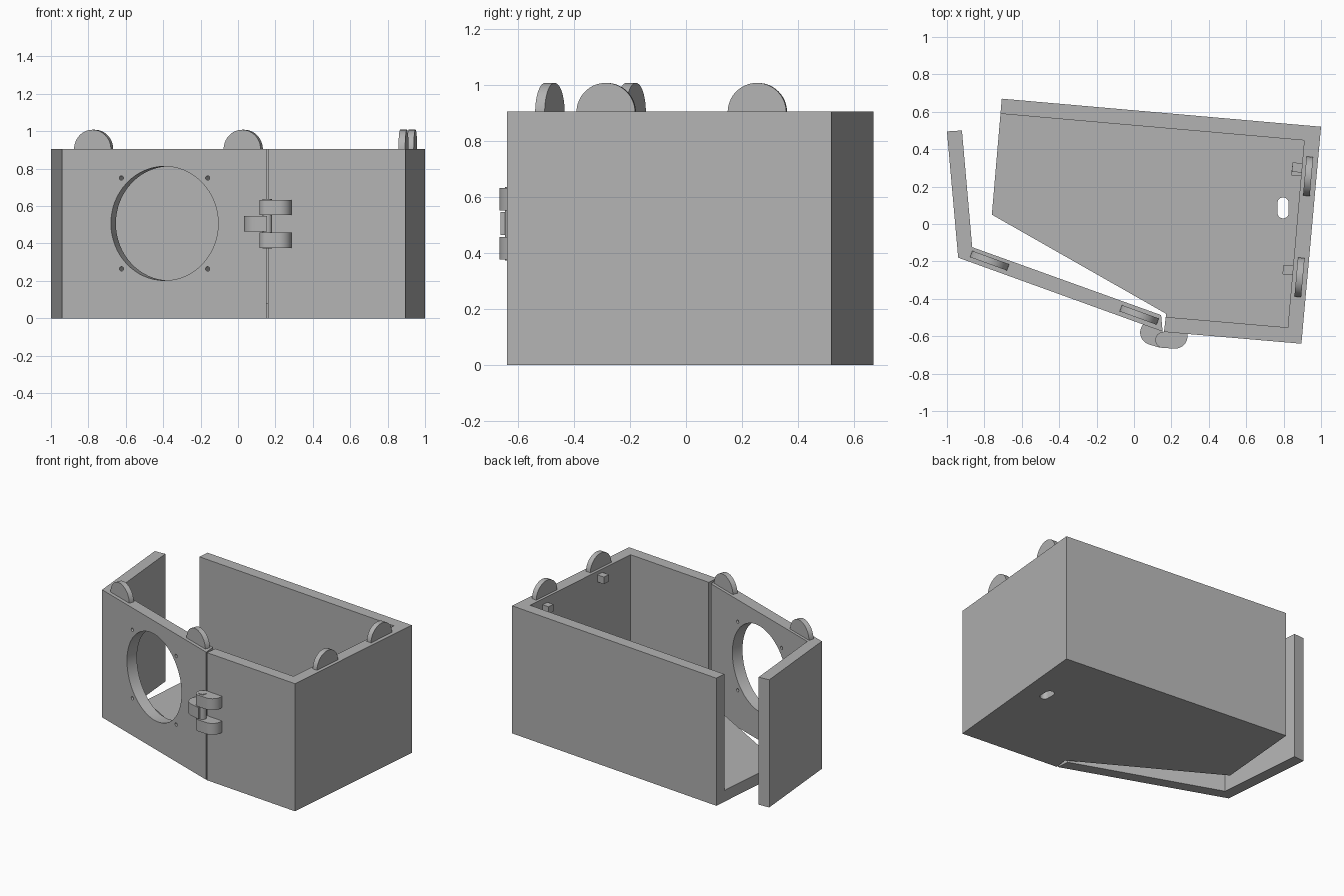
import bpy, bmesh, math
from mathutils import Matrix, Vector

if "Cube" in bpy.data.objects:
    bpy.data.objects.remove(bpy.data.objects["Cube"])

grey = bpy.data.materials.new("plain_grey")
grey.diffuse_color = (0.45, 0.45, 0.45, 1)
grey.use_nodes = True
grey.node_tree.nodes["Principled BSDF"].inputs["Base Color"].default_value = grey.diffuse_color
H = 0.905       # wall height
FLOOR = 0.08    # floor thickness


def arc(cx, cy, r, a0, a1, n=16):
    return [(cx + r * math.cos(math.radians(a0 + (a1 - a0) * i / n)),
             cy + r * math.sin(math.radians(a0 + (a1 - a0) * i / n))) for i in range(n + 1)]


def prism(name, pts, z0, z1, matrix=None, smooth=False):
    """Extrude a flat outline from z0 to z1, then place it."""
    bm = bmesh.new()
    face = bm.faces.new([bm.verts.new((x, y, z0)) for x, y in pts])
    ext = bmesh.ops.extrude_face_region(bm, geom=[face])
    bmesh.ops.translate(bm, vec=(0, 0, z1 - z0),
                        verts=[v for v in ext["geom"] if isinstance(v, bmesh.types.BMVert)])
    bmesh.ops.recalc_face_normals(bm, faces=bm.faces)
    if matrix:
        bm.transform(matrix)
    me = bpy.data.meshes.new(name)
    bm.to_mesh(me)
    bm.free()
    me.materials.append(grey)
    ob = bpy.data.objects.new(name, me)
    bpy.context.collection.objects.link(ob)
    if smooth:
        shade(ob)
    return ob


def shade(ob):
    bpy.ops.object.select_all(action='DESELECT')
    ob.select_set(True)
    bpy.context.view_layer.objects.active = ob
    bpy.ops.object.shade_smooth_by_angle(angle=math.radians(30))


def cut(ob, cutters):
    for c in cutters:
        c.hide_render = True
        mod = ob.modifiers.new("cut", 'BOOLEAN')
        mod.operation, mod.solver, mod.object = 'DIFFERENCE', 'EXACT', c
        bpy.ops.object.select_all(action='DESELECT')
        ob.select_set(True)
        bpy.context.view_layer.objects.active = ob
        bpy.ops.object.modifier_apply(modifier=mod.name)
        bpy.data.objects.remove(c)
    shade(ob)


def upright(x, y, z, heading):
    """Stand an outline upright, its x axis along the heading."""
    return (Matrix.Translation((x, y, z)) @ Matrix.Rotation(math.radians(heading), 4, 'Z')
            @ Matrix.Rotation(math.radians(90), 4, 'X'))


# Box body: three walls and a floor, open at the left
body = prism("box_body", [(-0.707, 0.67), (1.0, 0.52), (0.895, -0.64), (0.16, -0.577),
                          (0.172, -0.48), (-0.76, 0.05)], 0, H)
cavity = prism("cavity_cutter", [(0.91, 0.447), (0.822, -0.553), (-1.2, -0.379), (-1.2, 0.632)], FLOOR, 1.2)
slot = prism("slot_cutter", arc(0.797, 0.112, 0.03, 0, 180) + arc(0.797, 0.06, 0.03, 180, 360), -0.1, 0.2)
cut(body, [cavity, slot])

# Door: L-shaped panel with a round opening and four screw holes
door = prism("door", [(-0.94, -0.18), (0.153, -0.575), (0.145, -0.487), (-0.865, -0.124),
                      (-0.92, 0.5), (-1.0, 0.495)], 0, H)
HEAD = -19.9
place = upright(-0.39, -0.37, 0.507, HEAD)
cutters = [prism("opening_cutter", arc(0, 0, 0.305, 0, 354.375, 63), -0.12, 0.12, place)]
for sx in (-1, 1):
    for sz in (-1, 1):
        cutters.append(prism("screw_cutter", arc(sx * 0.245, sz * 0.243, 0.012, 0, 345, 23), -0.12, 0.12, place))
cut(door, cutters)

# Half-round tabs on the rims
for name, x, y, heading in (("wall_tab_back", 0.931, 0.255, 84.9), ("wall_tab_front", 0.885, -0.285, 84.9),
                            ("door_tab_left", -0.772, -0.196, HEAD), ("door_tab_right", 0.028, -0.486, HEAD)):
    prism(name, arc(0, 0, 0.105, 0, 180, 32), -0.018, 0.018, upright(x, y, H - 0.002, heading), True)

# Small stop blocks on the inside of the right wall
for name, x, y, z in (("stop_block_back", 0.873, 0.302, 0.84), ("stop_block_low", 0.87, 0.283, 0.3),
                      ("stop_block_front", 0.823, -0.246, 0.855)):
    m = Matrix.Translation((x, y, z)) @ Matrix.Rotation(math.radians(-5.1), 4, 'Z')
    prism(name, [(-0.027, -0.025), (0.03, -0.025), (0.03, 0.025), (-0.027, 0.025)], -0.025, 0.025, m)

# Hinge: two box knuckles, one door knuckle and a pin
PX, PY = 0.157, -0.62
box_side = [(0.165, -0.574)] + arc(PX, PY, 0.043, 110, 265) + arc(0.22, -0.6, 0.066, -90, 15)
for name, z0, z1 in (("hinge_knuckle_top", 0.552, 0.633), ("hinge_knuckle_bottom", 0.377, 0.458)):
    prism(name, box_side, z0, z1, smooth=True)
prism("hinge_knuckle_door", arc(0.1, -0.58, 0.067, 138, 250) + [(0.12, -0.656), (0.14, -0.661),
      (0.155, -0.662), (0.152, -0.573)], 0.464, 0.546, smooth=True)
prism("hinge_pin", arc(PX, PY, 0.026, 0, 345, 23), 0.374, 0.637, smooth=True)
